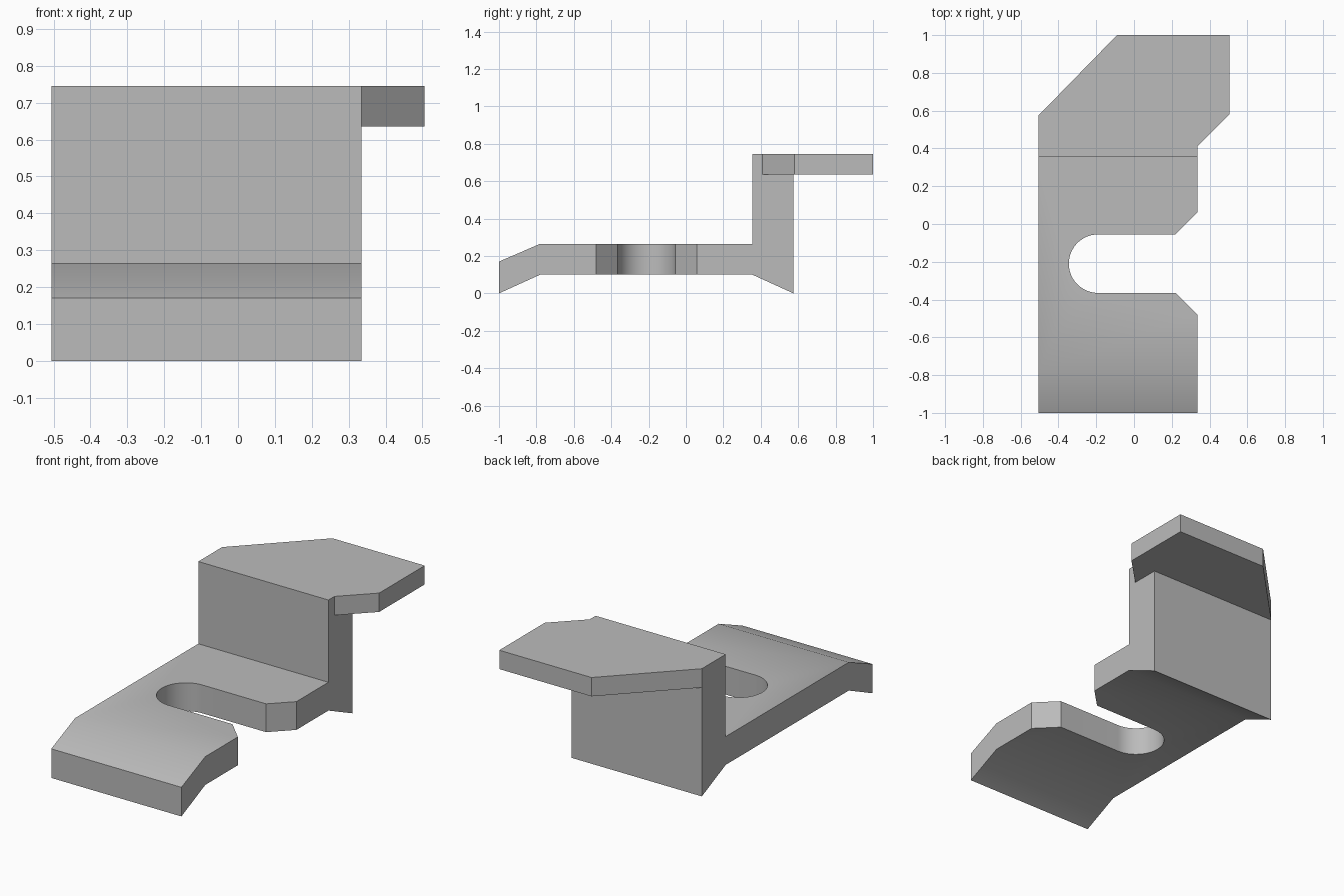
import bpy, bmesh
from math import radians, sin, cos
from mathutils import Vector

cube = bpy.data.objects.get("Cube")
if cube:
    bpy.data.objects.remove(cube, do_unlink=True)

grey = bpy.data.materials.new("plain grey")
grey.use_nodes = True
colour = (0.5, 0.5, 0.5, 1)
grey.diffuse_color = colour
grey.node_tree.nodes["Principled BSDF"].inputs["Base Color"].default_value = colour


def prism(name, outline, offset):
    """Extrude a closed 3D outline along an offset vector."""
    bm = bmesh.new()
    face = bm.faces.new([bm.verts.new(p) for p in outline])
    extruded = bmesh.ops.extrude_face_region(bm, geom=[face], use_keep_orig=True)
    moved = [v for v in extruded["geom"] if isinstance(v, bmesh.types.BMVert)]
    bmesh.ops.translate(bm, verts=moved, vec=Vector(offset))
    bmesh.ops.recalc_face_normals(bm, faces=bm.faces)
    mesh = bpy.data.meshes.new(name)
    bm.to_mesh(mesh)
    bm.free()
    mesh.materials.append(grey)
    obj = bpy.data.objects.new(name, mesh)
    bpy.context.collection.objects.link(obj)
    return obj


def combine(target, tool, operation):
    """Apply a boolean, then remove its helper."""
    mod = target.modifiers.new(operation, 'BOOLEAN')
    mod.object, mod.operation, mod.solver = tool, operation, 'EXACT'
    bpy.context.view_layer.objects.active = target
    bpy.ops.object.modifier_apply(modifier=mod.name)
    bpy.data.objects.remove(tool, do_unlink=True)


left, right = 0.335, -0.505
wall_front, wall_back, top = 0.355, 0.575, 0.745

# Bent base plate and upright wall, from one side profile
profile = [(-1, 0), (-0.78, 0.1), (wall_front, 0.1), (wall_back, 0),
           (wall_back, top), (wall_front, top), (wall_front, 0.265),
           (-0.78, 0.265), (-1, 0.17)]
bracket = prism("stepped_bracket", [(right, y, z) for y, z in profile], (left - right, 0, 0))

# Round-ended slot with a flared mouth
mid, radius, arc_x = -0.21, 0.155, -0.19
arc = [(arc_x + radius * cos(radians(a)), mid + radius * sin(radians(a)))
       for a in range(90, 271, 6)]
slot = [(0.435, 0.16), (0.22, mid + radius)] + arc + [(0.22, mid - radius), (0.435, -0.58)]
cutter = prism("slot_cutter", [(x, y, 0.05) for x, y in slot], (0, 0, 0.3))
cutter.hide_render = True
combine(bracket, cutter, 'DIFFERENCE')

# Upper tab with clipped corners
tab = [(right, wall_front), (left, wall_front), (left, 0.41), (0.505, 0.58),
       (0.505, 1), (-0.09, 1), (right, wall_back)]
plate = prism("upper_tab", [(x, y, 0.635) for x, y in tab], (0, 0, top - 0.635))
combine(bracket, plate, 'UNION')

# Soft shading across the shallow bends only
bpy.ops.object.select_all(action='DESELECT')
bracket.select_set(True)
bpy.context.view_layer.objects.active = bracket
bpy.ops.object.shade_smooth_by_angle(angle=radians(30))
